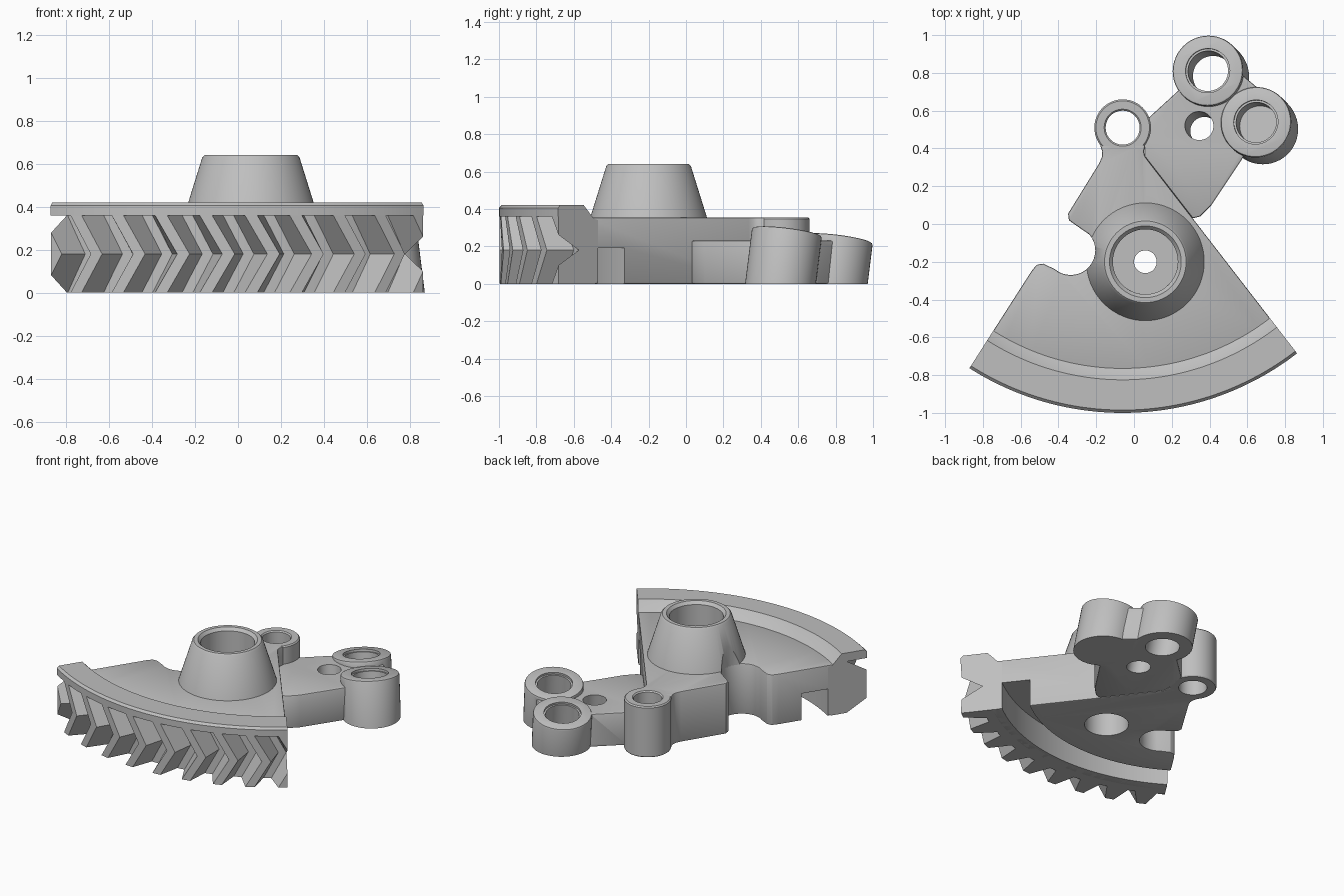
import bpy, bmesh
from math import sin, cos, radians
from mathutils import Vector, Matrix

old = bpy.data.objects.get("Cube")
if old:
    bpy.data.objects.remove(old)

PIVOT, HUB = Vector((-0.06, 0.51, 0)), Vector((0.06, -0.2, 0))
BITE = Vector((-0.335, -0.14, 0))
LEFT, RIGHT = -32.5, 37.7          # angular ends of the toothed sector
TOP, FLANGE = 0.355, 0.36

grey = bpy.data.materials.new("plain_grey")
grey.use_nodes = True
colour = (0.52, 0.52, 0.52, 1)
grey.diffuse_color = colour
shader = next(n for n in grey.node_tree.nodes if n.type == 'BSDF_PRINCIPLED')
shader.inputs["Base Color"].default_value = colour


def polar(r, a, z=0.0, c=PIVOT):
    a = radians(a)
    return c + Vector((r * sin(a), -r * cos(a), z))


def finish(name, bm):
    bmesh.ops.recalc_face_normals(bm, faces=bm.faces)
    mesh = bpy.data.meshes.new(name)
    bm.to_mesh(mesh)
    bm.free()
    ob = bpy.data.objects.new(name, mesh)
    bpy.context.scene.collection.objects.link(ob)
    mesh.materials.append(grey)
    return ob


def prism(name, pts, z0, z1):
    bm = bmesh.new()
    face = bm.faces.new([bm.verts.new((p[0], p[1], z0)) for p in pts])
    ext = bmesh.ops.extrude_face_region(bm, geom=[face])
    up = [v for v in ext["geom"] if isinstance(v, bmesh.types.BMVert)]
    bmesh.ops.translate(bm, verts=up, vec=(0, 0, z1 - z0))
    return finish(name, bm)


def sweep(name, prof, c, a0=0, a1=360, n=64):
    """Turn a closed (radius, height) profile about a vertical axis."""
    bm = bmesh.new()
    full = a1 - a0 >= 360
    rings = [[bm.verts.new(polar(r, a0 + (a1 - a0) * i / n, z, c)) for r, z in prof]
             for i in range(n if full else n + 1)]
    m = len(prof)
    for i in range(n):
        p, q = rings[i], rings[(i + 1) % len(rings)]
        for j in range(m):
            k = (j + 1) % m
            bm.faces.new((p[j], p[k], q[k], q[j]))
    if not full:
        bm.faces.new(rings[0])
        bm.faces.new(rings[-1])
    return finish(name, bm)


def cylinder(name, r, depth, matrix):
    """Cylinder whose top centre is the matrix origin."""
    bm = bmesh.new()
    bmesh.ops.create_cone(bm, cap_ends=True, segments=48, radius1=r, radius2=r,
                          depth=depth, matrix=matrix @ Matrix.Translation((0, 0, -depth / 2)))
    return finish(name, bm)


def apply_modifiers(ob):
    bpy.context.view_layer.update()
    dg = bpy.context.evaluated_depsgraph_get()
    mesh = bpy.data.meshes.new_from_object(ob.evaluated_get(dg))
    ob.modifiers.clear()
    ob.data = mesh


def bevel(ob, width=0.012):
    mod = ob.modifiers.new("edge", 'BEVEL')
    mod.width, mod.segments, mod.limit_method = width, 2, 'ANGLE'
    mod.angle_limit = radians(40)
    apply_modifiers(ob)


def combine(ob, other, op='DIFFERENCE'):
    mod = ob.modifiers.new("cut", 'BOOLEAN')
    mod.operation, mod.solver, mod.object = op, 'EXACT', other
    apply_modifiers(ob)
    bpy.data.objects.remove(other)


def bore(ob, r, centre, z0, z1):
    combine(ob, cylinder("cutter", r, z1 - z0, Matrix.Translation(centre + Vector((0, 0, z1)))))


# Solid sector body with the round bite in its left edge
bite = [BITE + 0.13 * Vector((cos(radians(a)), sin(radians(a)), 0)) for a in range(230, 401, 10)]
outline = [polar(1.31, LEFT + (RIGHT - LEFT) * i / 40) for i in range(41)]
outline += [(0.075, 0.335), (0.057, 0.36), (0.052, 0.385), (0.06, 0.42), (-0.18, 0.42),
            (-0.168, 0.385), (-0.17, 0.355), (-0.185, 0.32), (-0.349, 0.055),
            (-0.345, 0.02), (-0.31, -0.005)]
outline += bite[::-1] + [(-0.48, -0.21), (-0.515, -0.215), (-0.543, -0.25)]
body = prism("sector_body", outline, 0, TOP)
bevel(body, 0.008)

# Arc groove in the underside, hub bore, pocket below it and the eye opening
groove = [(1.06, -0.1), (1.24, -0.1), (1.24, 0.19), (1.06, 0.19)]
combine(body, sweep("cutter", groove, PIVOT, LEFT - 5, RIGHT + 5, 40))
bore(body, 0.06, HUB, -0.1, 0.5)
bore(body, 0.14, HUB, -0.1, 0.2)
bore(body, 0.172, HUB, 0.3, 0.5)
bore(body, 0.12, PIVOT, -0.1, 0.5)

# Raised rim with overhanging flange
sweep("rim_flange", [(1.24, 0.02), (1.26, 0), (1.365, 0), (1.365, FLANGE), (1.51, FLANGE),
                     (1.51, 0.405), (1.495, 0.42), (1.335, 0.42), (1.27, 0.35), (1.24, 0.34)],
      PIVOT, LEFT, RIGHT, 60)

# Herringbone teeth, trimmed at the sector ends
bm = bmesh.new()
for k in range(-4, 7):
    mid = 0.6 + 8 * k
    secs = []
    for z, lag in ((0, 4), (FLANGE / 2, 0), (FLANGE, 4)):
        secs.append([bm.verts.new(polar(r, mid - lag + w, z)) for r, w in
                     ((1.355, -3.1), (1.507, -1.1), (1.507, 1.1), (1.355, 3.1))])
    for p, q in zip(secs, secs[1:]):
        for j in range(4):
            i = (j + 1) % 4
            bm.faces.new((p[j], p[i], q[i], q[j]))
    bm.faces.new(secs[0])
    bm.faces.new(secs[-1])
for ang, side in ((LEFT, -1), (RIGHT, 1)):
    normal = Vector((cos(radians(ang)), sin(radians(ang)), 0)) * side
    res = bmesh.ops.bisect_plane(bm, geom=bm.verts[:] + bm.edges[:] + bm.faces[:],
                                 plane_co=PIVOT, plane_no=normal, clear_outer=True)
    cut = [e for e in res["geom_cut"] if isinstance(e, bmesh.types.BMEdge)]
    bmesh.ops.holes_fill(bm, edges=cut, sides=0)
finish("herringbone_teeth", bm)

# Conical hub, clipped by the bite
cone = sweep("hub_cone", [(0.315, 0.345), (0.226, 0.63), (0.216, 0.64), (0.19, 0.64),
                          (0.172, 0.62), (0.172, 0.345)], HUB)
bore(cone, 0.13, BITE, 0, 0.8)

# Pivot eye
sweep("pivot_eye", [(0.09, 0), (0.145, 0), (0.15, 0.008), (0.15, 0.347), (0.142, TOP),
                    (0.098, TOP), (0.09, 0.347)], PIVOT, n=48)

# Solid side arm carrying two leaning bosses
arm = prism("side_arm", [(0.055, 0.36), (0.311, 0.03), (0.35, 0.04), (0.41, 0.1), (0.57, 0.34),
                         (0.68, 0.54), (0.68, 0.7), (0.56, 0.8), (0.39, 0.81), (0.25, 0.72),
                         (0.075, 0.56), (0.055, 0.46)], 0, 0.23)
bevel(arm, 0.008)
lean = Matrix.Rotation(radians(10), 4, Vector((-1, -1, 0)))
bosses = [Matrix.Translation(p) @ lean for p in ((0.39, 0.812, 0.24), (0.645, 0.54, 0.277))]
for m in bosses:
    boss = cylinder("boss", 0.188, 0.5, m)
    bevel(boss, 0.012)
    combine(arm, boss, 'UNION')
combine(arm, prism("cutter", [(-1, -1), (2, -1), (2, 2), (-1, 2)], -1, 0))

# Leaning holes: one right through, one blind, and a small one in the arm
for m, r, depth in ((bosses[0], 0.107, 0.5), (bosses[1], 0.107, 0.17),
                    (Matrix.Translation((0.345, 0.52, 0.23)) @ lean, 0.075, 0.5)):
    raised = m @ Matrix.Translation((0, 0, 0.1))
    combine(arm, cylinder("cutter", r, depth + 0.1, raised))
for m in bosses:
    combine(arm, cylinder("cutter", 0.118, 0.115, m @ Matrix.Translation((0, 0, 0.1))))
bore(arm, 0.12, PIVOT, -0.1, 0.5)

# Shading
for ob in bpy.context.scene.objects:
    ob.select_set(ob.type == 'MESH')
    if ob.type == 'MESH':
        bpy.context.view_layer.objects.active = ob
bpy.ops.object.shade_smooth_by_angle(angle=radians(30))
